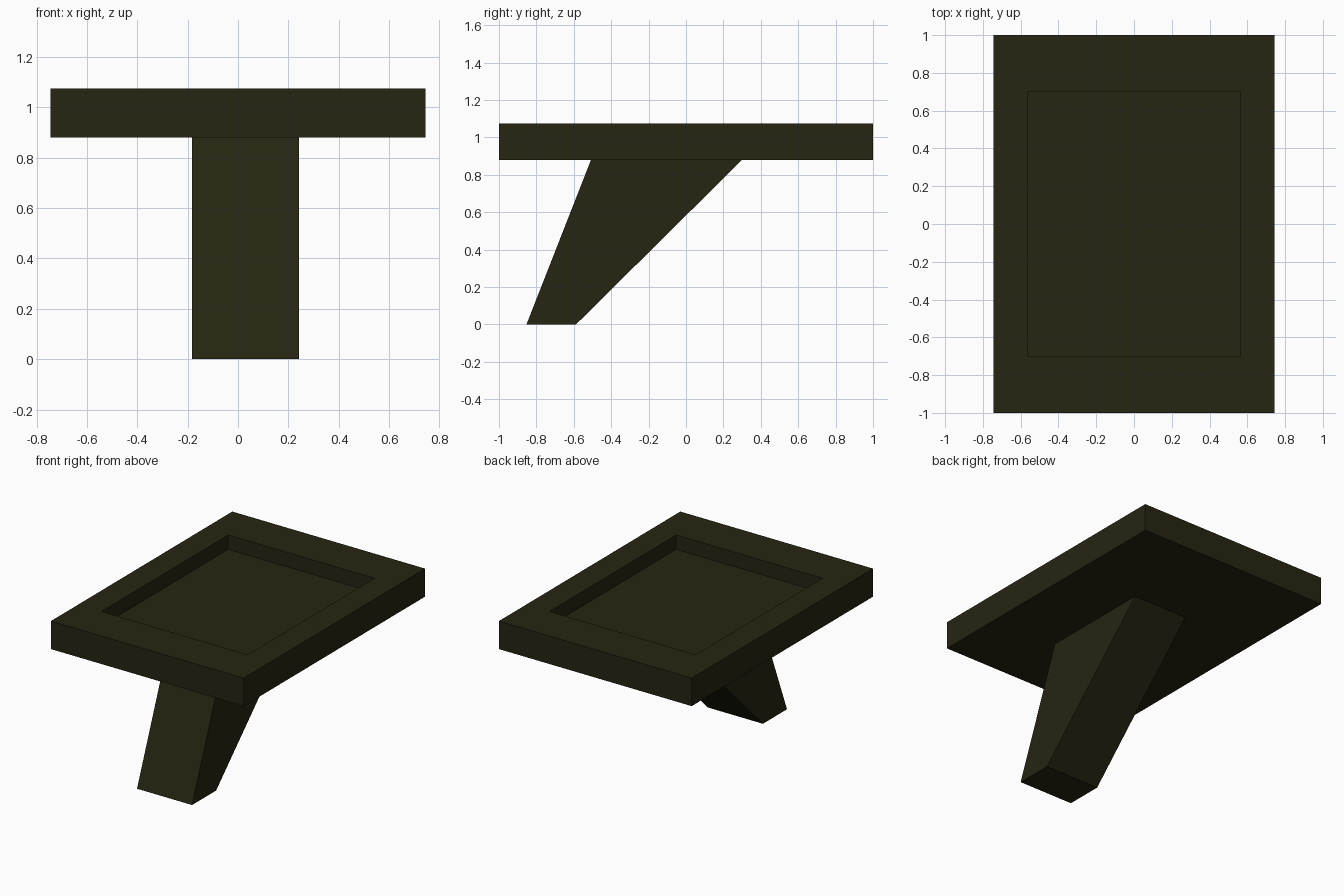
import bpy, bmesh

if "Cube" in bpy.data.objects:
    bpy.data.objects.remove(bpy.data.objects["Cube"])

mat = bpy.data.materials.new("dark olive")
mat.diffuse_color = (0.019, 0.018, 0.006, 1)
mat.use_nodes = True
mat.node_tree.nodes["Principled BSDF"].inputs["Base Color"].default_value = mat.diffuse_color


def add_object(name, bm):
    bmesh.ops.recalc_face_normals(bm, faces=bm.faces)
    mesh = bpy.data.meshes.new(name)
    bm.to_mesh(mesh)
    bm.free()
    mesh.materials.append(mat)
    obj = bpy.data.objects.new(name, mesh)
    bpy.context.collection.objects.link(obj)
    return obj


def rect_ring(bm, hx, hy, z):
    return [bm.verts.new((sx * hx, sy * hy, z))
            for sx, sy in ((-1, -1), (1, -1), (1, 1), (-1, 1))]


# Table top: rectangular rings from the underside, over the rim, into the recess
bm = bmesh.new()
rings = [rect_ring(bm, *r) for r in ((0.744, 1.0, 0.88), (0.744, 1.0, 1.075),
                                     (0.564, 0.698, 1.075), (0.564, 0.698, 0.975))]
for a, b in zip(rings, rings[1:]):
    for i in range(4):
        j = (i + 1) % 4
        bm.faces.new((a[i], a[j], b[j], b[i]))
bm.faces.new(rings[0])
bm.faces.new(rings[-1])
add_object("tray_top", bm)

# Slanted leg: side profile (y, z) extruded along x
bm = bmesh.new()
profile = [(-0.853, 0), (-0.588, 0), (0.30, 0.88), (-0.508, 0.88)]
face = bm.faces.new([bm.verts.new((-0.182, y, z)) for y, z in profile])
ext = bmesh.ops.extrude_face_region(bm, geom=[face])
bmesh.ops.translate(bm, vec=(0.425, 0, 0),
                    verts=[v for v in ext["geom"] if isinstance(v, bmesh.types.BMVert)])
# extrusion may keep or drop the starting cap; make sure it is there
if not any(all(v.co.x < 0 for v in f.verts) for f in bm.faces):
    bm.faces.new([v for v in bm.verts if v.co.x < 0])
add_object("slanted_leg", bm)
